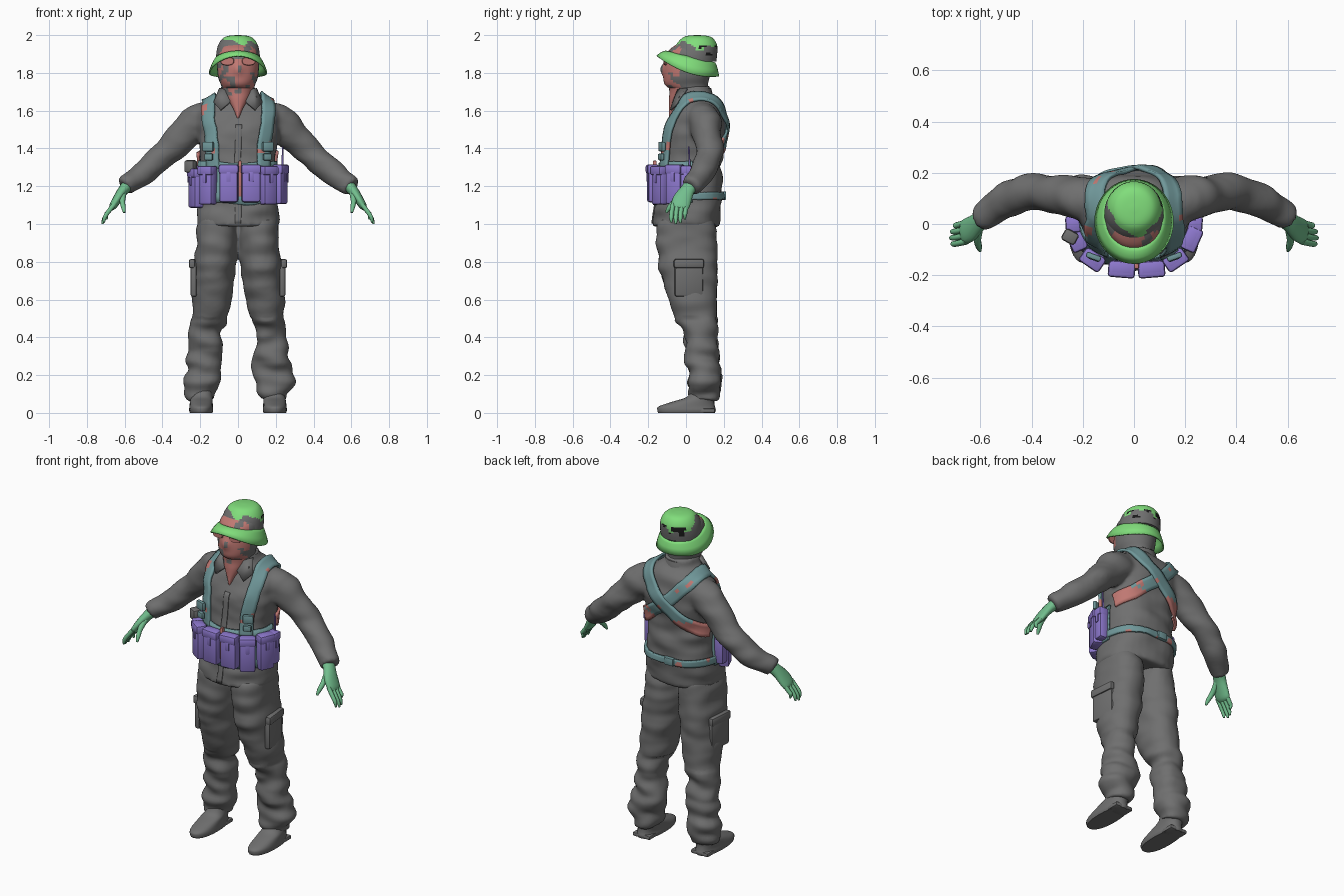
import bpy, bmesh, math
from mathutils import Vector, Matrix, noise
from mathutils.bvhtree import BVHTree

if "Cube" in bpy.data.objects:
    bpy.data.objects.remove(bpy.data.objects["Cube"])


def material(name, r, g, b):
    m = bpy.data.materials.new(name)
    m.use_nodes = True
    m.diffuse_color = (r, g, b, 1)
    m.node_tree.nodes["Principled BSDF"].inputs["Base Color"].default_value = (r, g, b, 1)
    return m


GREY = material("cloth grey", .16, .16, .16)
GREEN = material("hat green", .22, .73, .2)
GLOVE = material("glove green", .17, .52, .27)
TEAL = material("webbing teal", .16, .31, .32)
PURPLE = material("pouch purple", .27, .19, .62)
RED = material("scarf red", .53, .19, .17)
BLACK = material("vent black", .01, .01, .01)
SIDES = (("left", 1), ("right", -1))


def build(name, verts, faces, mat, angle=50):
    bm = bmesh.new()
    vs = [bm.verts.new(v) for v in verts]
    for f in faces:
        bm.faces.new([vs[i] for i in f])
    bmesh.ops.recalc_face_normals(bm, faces=bm.faces)
    me = bpy.data.meshes.new(name)
    bm.to_mesh(me)
    bm.free()
    me.materials.append(mat)
    me.shade_smooth()
    me.set_sharp_from_angle(angle=math.radians(angle))
    ob = bpy.data.objects.new(name, me)
    bpy.context.collection.objects.link(ob)
    return ob


def curve(rows, k=4):
    """Smooth interpolation through rows of numbers."""
    rows = [Vector(r) for r in rows]
    out = []
    for i in range(len(rows) - 1):
        a, b, c, d = rows[max(i - 1, 0)], rows[i], rows[i + 1], rows[min(i + 2, len(rows) - 1)]
        for j in range(k):
            t = j / k
            out.append(b + (c - a) * (t / 2) + (a * 2 - b * 5 + c * 4 - d) * (t * t / 2)
                       + (b * 3 - a - c * 3 + d) * (t ** 3 / 2))
    return out + [rows[-1]]


def loft(name, rows, mat, wide=(1, 0, 0), power=2, n=28, upright=True, k=4):
    """Skin of oval rings; each row is x, y, z, half width, half depth."""
    rows = curve(rows, k)
    verts, faces = [], []
    for i, r in enumerate(rows):
        p = Vector(r[:3])
        t = Vector((0, 0, 1))
        if not upright:
            t = (Vector(rows[min(i + 1, len(rows) - 1)][:3]) - Vector(rows[max(i - 1, 0)][:3])).normalized()
        u = Vector(wide)
        u = (u - t * u.dot(t)).normalized()
        v = t.cross(u)
        for j in range(n):
            a = math.tau * j / n
            c, s = math.cos(a), math.sin(a)
            verts.append(p + u * r[3] * math.copysign(abs(c) ** (2 / power), c)
                         + v * r[4] * math.copysign(abs(s) ** (2 / power), s))
    for i in range(len(rows) - 1):
        for j in range(n):
            q = (j + 1) % n
            faces.append((i * n + j, i * n + q, i * n + n + q, i * n + n + j))
    faces += [range(n), range(len(verts) - n, len(verts))]
    return build(name, verts, faces, mat)


def flip(rows, s):
    return [(s * r[0], *r[1:]) for r in rows]


def fuse(name, parts, wrinkle):
    """Blend overlapping parts into one garment with soft folds."""
    verts, faces = [], []
    for ob in parts:
        base = len(verts)
        verts += [v.co.copy() for v in ob.data.vertices]
        faces += [[base + i for i in p.vertices] for p in ob.data.polygons]
        bpy.data.objects.remove(ob)
    ob = build(name, verts, faces, GREY)
    m = ob.modifiers.new("blend", 'REMESH')
    m.mode, m.voxel_size, m.use_smooth_shade = 'VOXEL', .012, True
    m = ob.modifiers.new("soften", 'SMOOTH')
    m.factor, m.iterations = .5, 6
    me = bpy.data.meshes.new_from_object(ob.evaluated_get(bpy.context.evaluated_depsgraph_get()))
    ob.modifiers.clear()
    ob.data = me
    folds = [(v, v.co + v.normal * (.003 + wrinkle(v.co) * noise.noise(Vector((v.co.x * 7, v.co.y * 7, v.co.z * 15)))))
             for v in me.vertices]
    for v, co in folds:
        v.co = co
    me.shade_smooth()
    return ob


def paint(ob, mat, rule):
    ob.data.materials.append(mat)
    for p in ob.data.polygons:
        if rule(p.center, p.normal):
            p.material_index = len(ob.data.materials) - 1


def block(name, centre, size, mat, turn=0, bevel=.012):
    bm = bmesh.new()
    bmesh.ops.create_cube(bm, size=1, matrix=Matrix.Diagonal((*size, 1)))
    bmesh.ops.bevel(bm, geom=bm.edges[:], offset=bevel, segments=2, profile=.5, affect='EDGES')
    me = bpy.data.meshes.new(name)
    bm.to_mesh(me)
    bm.free()
    me.materials.append(mat)
    me.shade_smooth()
    me.set_sharp_from_angle(angle=.6)
    ob = bpy.data.objects.new(name, me)
    ob.matrix_world = Matrix.Translation(centre) @ Matrix.Rotation(turn, 4, 'Z')
    bpy.context.collection.objects.link(ob)
    return ob


def ribbon(name, path, width, mat, tree, lift=.008, thick=.012, cols=4):
    """Strap that hugs the clothing along a path."""
    path = curve(path, 6)
    verts, faces = [], []
    for i, p in enumerate(path):
        t = path[min(i + 1, len(path) - 1)] - path[max(i - 1, 0)]
        loc, nor = tree.find_nearest(p)[:2]
        side = t.cross(nor).normalized()
        for j in range(cols + 1):
            q, m = tree.find_nearest(loc + nor * .02 + side * width * (j / cols - .5))[:2]
            verts.append(q + m * lift)
    w = cols + 1
    for i in range(len(path) - 1):
        faces += [(i * w + j, i * w + j + 1, i * w + w + j + 1, i * w + w + j) for j in range(cols)]
    ob = build(name, verts, faces, mat)
    m = ob.modifiers.new("thickness", 'SOLIDIFY')
    m.thickness, m.offset = thick, 0
    return ob


# Jacket
torso = loft("torso", [(0, .0, .99, .215, .172), (0, .012, 1.1, .213, .175), (0, .024, 1.2, .2, .165),
                       (0, .027, 1.35, .2, .152), (0, .045, 1.5, .215, .155), (0, .06, 1.58, .215, .133),
                       (0, .065, 1.64, .175, .108), (0, .045, 1.69, .1, .095), (0, .035, 1.73, .09, .09)], GREY, power=2.4)
ARM = [(.12, .085, 1.55, .09, .08), (.21, .1, 1.54, .093, .085), (.3, .115, 1.455, .08, .072),
       (.4, .125, 1.36, .07, .067), (.5, .09, 1.275, .064, .064), (.6, .025, 1.195, .052, .05)]
arms = [loft("arm", flip(ARM, s), GREY, (0, 0, 1), upright=False) for _, s in SIDES]
jacket = fuse("jacket", [torso] + arms, lambda p: .012)
tree = BVHTree.FromObject(jacket, bpy.context.evaluated_depsgraph_get())
ribbon("jacket_placket", [(0, -.2, 1.0), (0, -.2, 1.25), (0, -.15, 1.55)], .035, GREY, tree, .003, .006)

# Trousers and boots
LEG = [(.108, .0, 1.03, .1, .15), (.112, .005, .88, .108, .158), (.125, .015, .75, .107, .15),
       (.14, .036, .6, .1, .123), (.152, .055, .5, .09, .106), (.17, .073, .42, .08, .088), (.178, .087, .3, .092, .085),
       (.183, .1, .2, .1, .085), (.19, .1, .14, .088, .08), (.19, .095, .07, .07, .072)]
legs = [loft("leg", flip(LEG, s), GREY, power=2.2) for _, s in SIDES]
fuse("trousers", legs, lambda p: .012 if p.z > .5 else .026)
BOOT = [(.195, .003, 0, .06, .15), (.195, .003, .015, .064, .155), (.195, .005, .035, .062, .148),
        (.194, .04, .06, .06, .11), (.192, .08, .085, .058, .075), (.19, .092, .13, .055, .06)]
for side, s in SIDES:
    loft(side + "_boot", flip(BOOT, s), GREY, power=2.3)
    block(side + "_boot_heel", (s * .195, .11, .012), (.115, .085, .024), GREY, bevel=.008)
    block(side + "_cargo_pocket", (s * .228, .015, .71), (.035, .15, .19), GREY, s * .1)
    block(side + "_pocket_flap", (s * .236, .015, .79), (.035, .16, .05), GREY, s * .1)

# Gloves
PALM = [(.575, .035, 1.215, .036, .034), (.61, .005, 1.175, .04, .028), (.64, -.02, 1.13, .05, .024),
        (.662, -.03, 1.095, .048, .02), (.672, -.033, 1.08, .035, .012)]
for side, s in SIDES:
    loft(side + "_glove", flip(PALM, s), GLOVE, (0, 1, 0), upright=False, n=16)
    for i, label in enumerate(("index", "middle", "ring", "little")):
        y, drop = -.068 + i * .024, (.008, 0, .005, .025)[i]
        rows = [(.655, y, 1.105, .013, .013), (.69, y - .008, 1.06, .012, .012),
                (.71 - drop / 2, y - .01, 1.025 + drop, .011, .011), (.718 - drop, y - .01, 1.0 + drop, .005, .005)]
        loft(f"{side}_{label}_finger", flip(rows, s), GLOVE, (0, 1, 0), upright=False, n=10)
    rows = [(.607, -.015, 1.165, .018, .018), (.612, -.06, 1.12, .015, .015),
            (.606, -.09, 1.085, .012, .012), (.602, -.105, 1.06, .006, .006)]
    loft(side + "_thumb", flip(rows, s), GLOVE, (0, 1, 0), upright=False, n=10)

# Masked head
head = loft("masked_head", [(0, .05, 1.64, .08, .08), (0, .03, 1.7, .084, .092), (0, .003, 1.735, .09, .113),
                            (0, .003, 1.78, .106, .122), (0, .01, 1.85, .111, .124), (0, .025, 1.92, .105, .115),
                            (0, .04, 1.96, .07, .07)], GREY, n=40, k=6)
for v in head.data.vertices:
    v.co.y -= .018 * math.exp(-(v.co.x / .02) ** 2 - ((v.co.z - 1.82) / .03) ** 2) * (v.co.y < 0)
paint(head, RED, lambda c, n: c.y < -.03 and c.z > 1.7 and noise.noise(c * 22) > (-.15 if c.z > 1.78 else .12))
for side, s in SIDES:
    lens = loft(side + "_lens", [(s * .043, -.122, 1.862, .034, .02), (s * .043, -.113, 1.862, .036, .022)],
                RED, power=2.5, upright=False, k=1)
    lens.rotation_euler.z = s * .12

# Neck scarf
loft("neck_scarf", [(0, -.07, 1.56, .006, .02), (0, -.066, 1.61, .025, .024), (0, -.04, 1.66, .055, .05),
                    (0, .0, 1.7, .08, .088), (0, .005, 1.745, .088, .1)], RED)
paint(bpy.data.objects["neck_scarf"], GREY, lambda c, n: c.y > .0 or (c.z > 1.66 and noise.noise(c * 25) > .15))

# Shirt collar
loft("collar_stand", [(0, .045, 1.64, .115, .1), (0, .045, 1.685, .1, .096), (0, .045, 1.72, .09, .088)], GREY)
for side, s in SIDES:
    pts = flip([(.025, -.066, 1.665), (.075, -.045, 1.715), (.1, -.0, 1.72), (.13, -.045, 1.645), (.095, -.085, 1.605)], s)
    flap = build(side + "_collar_flap", pts, [range(5)], GREY)
    flap.modifiers.new("thickness", 'SOLIDIFY').thickness = .012

# Brimmed hat
crown = loft("hat_crown", [(0, .035, 1.86, .116, .125), (0, .045, 1.9, .115, .12), (0, .055, 1.945, .106, .11),
                           (0, .06, 1.98, .084, .086), (0, .06, 1.995, .055, .058), (0, .06, 2, .01, .01)], GREEN, n=48, k=5)
paint(crown, GREY, lambda c, n: c.z + .2 * (c.y - .05) < 1.95 + .05 * noise.noise(c * 14))
paint(crown, BLACK, lambda c, n: c.y > .07 and 1.89 < c.z < 1.945 and noise.noise(c * 24) > .2)
N = 48
verts, faces = [], []
for ring in range(4):
    t = ring / 3
    for j in range(N):
        c, s = math.cos(math.tau * j / N), math.sin(math.tau * j / N)
        inner = Vector((.112 * c, .035 + .12 * s, 1.885 - .03 * s))
        outer = Vector((.155 * c, .01 + .166 * s, 1.802 - .055 * s + .035 * s * s))
        verts.append(inner.lerp(outer, t) + Vector((0, 0, .012 * math.sin(math.pi * t))))
        if ring:
            b, q = ring * N, (j + 1) % N
            faces.append((b + j, b + q, b - N + q, b - N + j))
brim = build("hat_brim", verts, faces, GREEN)
brim.modifiers.new("thickness", 'SOLIDIFY').thickness = .008

# Harness straps, crossing at the back
STRAP = [(.155, -.15, 1.3), (.16, -.15, 1.42), (.17, -.1, 1.55), (.172, -.02, 1.67), (.175, .08, 1.71),
         (.13, .2, 1.63), (.03, .23, 1.52), (-.08, .22, 1.43), (-.17, .17, 1.37), (-.24, .08, 1.34)]
for side, s in SIDES:
    strap = ribbon(side + "_shoulder_strap", flip(STRAP, s), .078, TEAL, tree, .01 + .006 * (s > 0), .014)
    paint(strap, RED, lambda c, n: (c.y > .05 and c.z < 1.41) or noise.noise(c * 17) > .42)
    block(side + "_strap_buckle", (s * .158, -.128, 1.41), (.06, .022, .05), TEAL, s * .35, .006)
    block(side + "_strap_adjuster", (s * .155, -.132, 1.355), (.045, .022, .035), TEAL, s * .35, .006)


def around(z, start, end, steps=16):
    angles = [math.radians(start + (end - start) * i / steps) for i in range(steps + 1)]
    return [(.25 * math.cos(a), .02 + .22 * math.sin(a), z) for a in angles]


# Chest rig belt and panel
ribbon("rig_panel", around(1.225, 175, 365), .22, TEAL, tree, .006, .012, 6)
belt = ribbon("waist_belt", around(1.15, 0, 180), .04, TEAL, tree, .008, .014)
paint(belt, RED, lambda c, n: noise.noise(c * 13) > .25)
block("belt_buckle", (-.03, .2, 1.15), (.06, .025, .045), TEAL, bevel=.006)
block("centre_tab", (.01, -.165, 1.24), (.018, .02, .19), RED, bevel=.004)


# Pouches with lids
def pouch(name, x, y, z, w, h, turn):
    block(name, (x, y, z), (w, .06, h), PURPLE, turn, .014)
    out = Matrix.Rotation(turn, 3, 'Z') @ Vector((0, -.005, 0))
    block(name + "_lid", Vector((x, y, z + h / 2 - .025)) + out, (w + .006, .062, .05), PURPLE, turn, .012)
    block(name + "_tab", Vector((x, y, z + h / 2 - .06)) + out * 6, (.022, .01, .06), PURPLE, turn, .003)


for side, s in SIDES:
    pouch(side + "_front_pouch", .01 + s * .058, -.174, 1.215, .1, .2, s * .08)
    pouch(side + "_mid_pouch", s * .16, -.137, 1.205, .088, .205, s * .6)
    pouch(side + "_side_pouch", s * .222, -.058, 1.2 + s * .01, .09, .21, s * 1.15)
    pouch(side + "_rear_pouch", s * .232, .0, 1.215, .06, .19, s * 1.5)
block("side_tool", (-.25, -.05, 1.305), (.06, .05, .065), GREY, -.5)
loft("radio_aerial", [(.235, .02, 1.28, .006, .006), (.237, .015, 1.41, .004, .004)], PURPLE, n=8, k=1)
